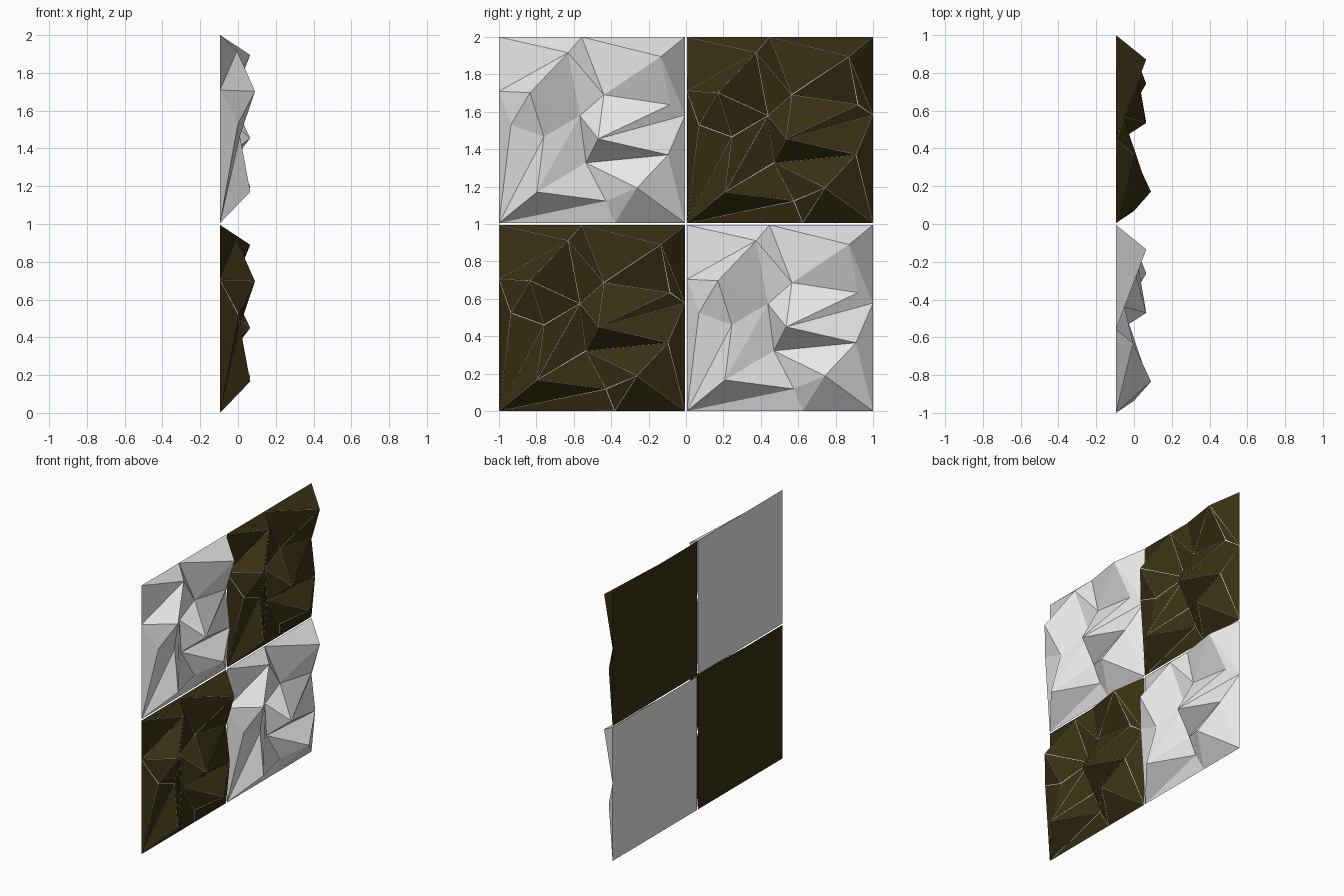
import bpy, bmesh

if "Cube" in bpy.data.objects:
    bpy.data.objects.remove(bpy.data.objects["Cube"])

SIZE = 0.995      # one tile, leaving a thin gap between neighbours
BACK = -0.095     # flat back plane


def material(name, rgb):
    m = bpy.data.materials.new(name)
    m.diffuse_color = (*rgb, 1.0)
    m.use_nodes = True
    m.node_tree.nodes["Principled BSDF"].inputs["Base Color"].default_value = m.diffuse_color
    return m


light = material("light_grey", (0.8, 0.8, 0.8))
dark = material("dark_olive_brown", (0.04, 0.029, 0.006))

# Rim points lie on the back plane (across, up)
RIM = {"A": (0, 0), "S": (.622, 0), "B": (1, 0), "R": (1, .58),
       "C": (1, 1), "T": (.444, 1), "D": (0, 1), "L": (0, .708)}

# Crystal peaks and valleys (across, up, depth)
PEAKS = {"a": (.37, .911, -.005), "b": (.166, .697, .09), "c": (.866, .89, .065),
         "d": (.561, .686, -.05), "e": (.914, .633, -.04), "f": (.064, .525, .0),
         "g": (.24, .461, .01), "h": (.433, .574, -.085), "i": (.53, .45, .065),
         "j": (.904, .365, .0), "k": (.465, .322, -.094), "l": (.203, .166, .065),
         "m": (.572, .118, -.06), "n": (.738, .188, .065)}

# Triangular facets by corner letter
FACETS = ("DLa DaT Lba Lfb LAf Agf fgb bgh bha ahd adT Tdc TcC CcR ceR cde die dhi "
          "eiR ijR ikj hki hlk glh Alg Aml ASm lmk kmn knj nBj SBn Snm jBR").split()


def tile(name, y0, z0, is_dark):
    bm = bmesh.new()
    v = {k: bm.verts.new((BACK, y0 + p[0] * SIZE, z0 + p[1] * SIZE)) for k, p in RIM.items()}
    for k, p in PEAKS.items():
        v[k] = bm.verts.new((p[2], y0 + p[0], z0 + p[1]))
    front = [bm.faces.new([v[c] for c in f]) for f in FACETS]
    bm.faces.new([v[c] for c in reversed("ASBRCTDL")])   # flat back
    bmesh.ops.recalc_face_normals(bm, faces=bm.faces[:])
    if is_dark:
        # pale seams around every dark facet
        seams = bmesh.ops.inset_individual(bm, faces=front, thickness=0.0032)["faces"]
        for f in seams:
            f.material_index = 1
    me = bpy.data.meshes.new(name)
    bm.to_mesh(me)
    bm.free()
    me.materials.append(dark if is_dark else light)
    if is_dark:
        me.materials.append(light)
    bpy.context.collection.objects.link(bpy.data.objects.new(name, me))


# Two by two checkerboard of panels
for row, z0 in enumerate((0.0, 2 - SIZE)):
    for col, y0 in enumerate((-1.0, 1 - SIZE)):
        is_dark = row == col
        tile(f"{'dark' if is_dark else 'light'}_panel_{'upper' if row else 'lower'}", y0, z0, is_dark)
